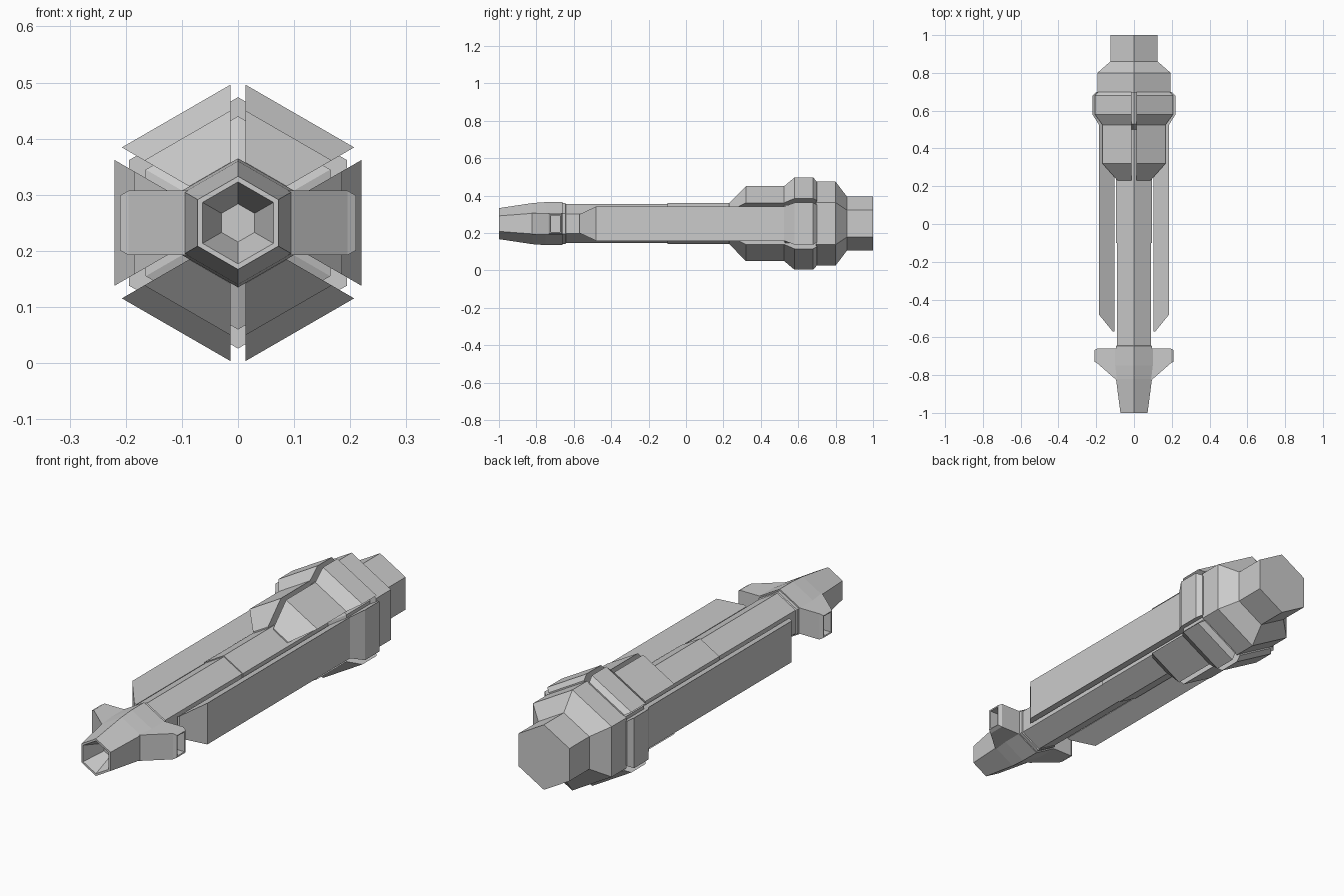
import bpy, bmesh, math

if "Cube" in bpy.data.objects:
    bpy.data.objects.remove(bpy.data.objects["Cube"])

ZC = 0.25                      # height of the long axis
T30 = math.tan(math.radians(30))


def loft(name, rings):
    """Skin a chain of equal-length point rings and cap both ends."""
    bm = bmesh.new()
    vs = [[bm.verts.new(p) for p in r] for r in rings]
    n = len(rings[0])
    for a, b in zip(vs, vs[1:]):
        for i in range(n):
            j = (i + 1) % n
            bm.faces.new((a[i], a[j], b[j], b[i]))
    bm.faces.new(vs[0])
    bm.faces.new(vs[-1])
    bmesh.ops.recalc_face_normals(bm, faces=bm.faces)
    me = bpy.data.meshes.new(name)
    bm.to_mesh(me)
    bm.free()
    ob = bpy.data.objects.new(name, me)
    bpy.context.collection.objects.link(ob)
    return ob


def hex_body(name, profile):
    """Six-sided body along y from (y, corner radius) pairs, corner on top."""
    angles = [math.radians(90 + 60 * k) for k in range(6)]
    return loft(name, [[(r * math.cos(a), y, ZC + r * math.sin(a)) for a in angles]
                       for y, r in profile])


def panel(name, angle, inner, profile, gap=0.015):
    """Wedge-section armour panel facing the given angle, (y, outer distance) pairs."""
    c, s = math.cos(math.radians(angle)), math.sin(math.radians(angle))
    hi = inner * T30 - gap
    rings = []
    for y, d in profile:
        h = d * T30 - gap
        section = [(inner, -hi), (d, -h), (d, h), (inner, hi)]
        rings.append([(u * c - v * s, y, ZC + u * s + v * c) for u, v in section])
    return loft(name, rings)


# Rear housing with stepped end
hex_body("rear_housing", [(0.50, 0.11), (0.53, 0.19), (0.695, 0.19), (0.695, 0.224),
                          (0.80, 0.224), (0.86, 0.145), (1.0, 0.145)])

# Long barrel, slightly thicker toward the rear
hex_body("barrel", [(-0.67, 0.104), (-0.10, 0.104), (-0.10, 0.109), (0.55, 0.109)])
hex_body("barrel_collar", [(-0.665, 0.109), (-0.645, 0.109), (-0.64, 0.10)])

# Muzzle with funnel-shaped bore
hex_body("muzzle", [(-0.66, 0.115), (-0.75, 0.115), (-0.82, 0.11), (-1.0, 0.083),
                    (-1.0, 0.073), (-0.90, 0.034)])

# Hollow side vents on the muzzle
vent = [(0.08, -0.835, -0.66, 0.0575), (0.10, -0.82, -0.66, 0.0575),
        (0.195, -0.737, -0.66, 0.0575), (0.21, -0.728, -0.668, 0.049),
        (0.208, -0.722, -0.674, 0.044), (0.13, -0.722, -0.674, 0.044)]
for side, sx in (("right", 1), ("left", -1)):
    loft("muzzle_vent_" + side,
         [[(sx * x, y0, ZC - h), (sx * x, y1, ZC - h),
           (sx * x, y1, ZC + h), (sx * x, y0, ZC + h)] for x, y0, y1, h in vent])

# Long side panels
long_profile = [(-0.57, 0.112), (-0.48, 0.185), (0.525, 0.185), (0.58, 0.22),
                (0.68, 0.22), (0.70, 0.20)]
for side, angle in (("right", 0), ("left", 180)):
    panel("side_panel_" + side, angle, 0.102, long_profile)

# Short slanted panels around the rear
short_profile = [(0.23, 0.10), (0.32, 0.18), (0.525, 0.18), (0.58, 0.22),
                 (0.68, 0.22), (0.70, 0.20)]
for side, angle in (("upper_right", 60), ("upper_left", 120),
                    ("lower_left", 240), ("lower_right", 300)):
    panel("slanted_panel_" + side, angle, 0.09, short_profile)
